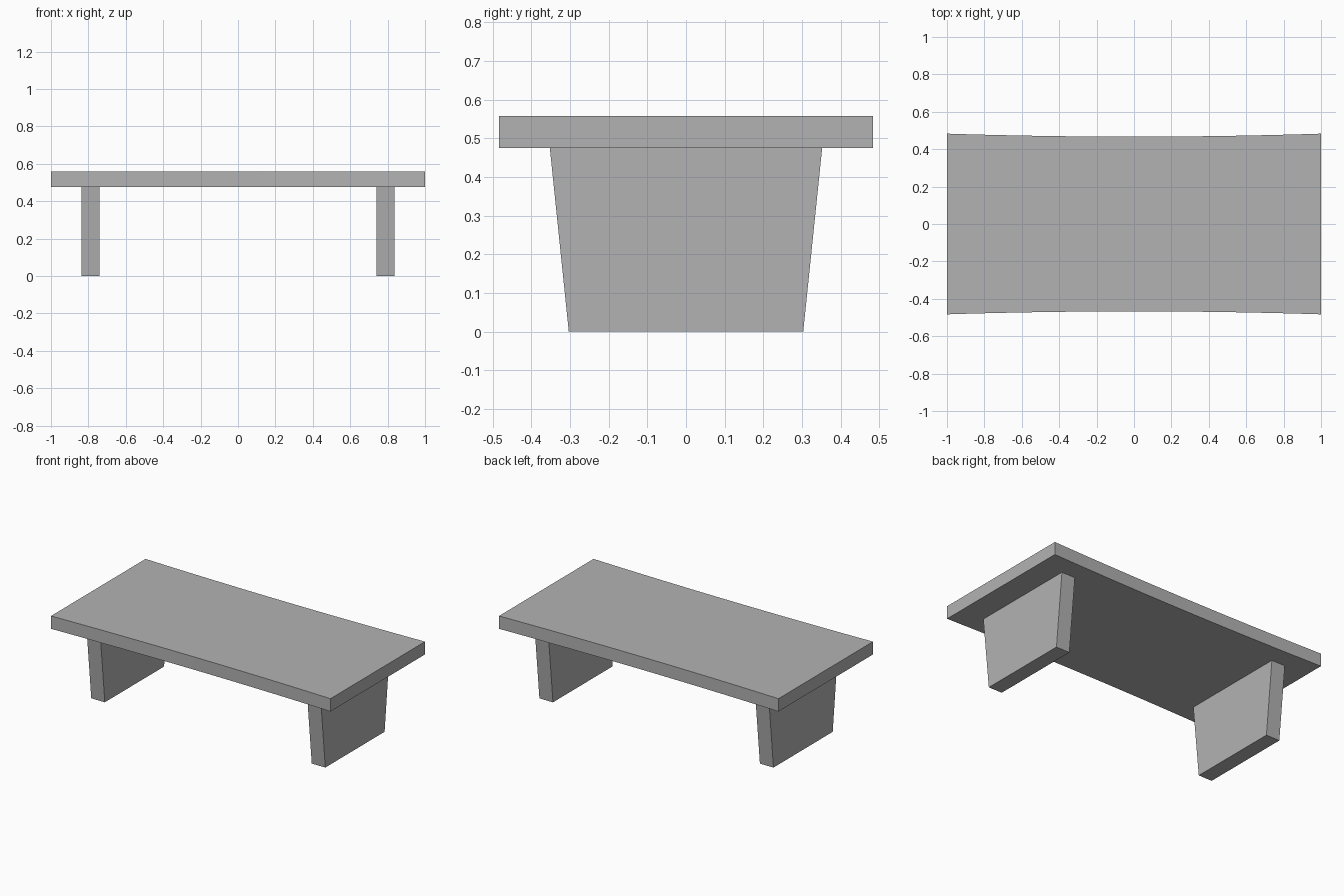
import bpy
import bmesh

cube = bpy.data.objects.get("Cube")
if cube:
    bpy.data.objects.remove(cube, do_unlink=True)

grey = bpy.data.materials.new("plain grey")
grey.use_nodes = True
colour = (0.45, 0.45, 0.45, 1)
grey.diffuse_color = colour
grey.node_tree.nodes["Principled BSDF"].inputs["Base Color"].default_value = colour


def extruded(name, outline, offset):
    """Extrude a closed outline along an offset into a solid, flat-shaded part."""
    bm = bmesh.new()
    face = bm.faces.new([bm.verts.new(p) for p in outline])
    result = bmesh.ops.extrude_face_region(bm, geom=[face], use_keep_orig=True)
    top = [v for v in result["geom"] if isinstance(v, bmesh.types.BMVert)]
    bmesh.ops.translate(bm, verts=top, vec=offset)
    bmesh.ops.recalc_face_normals(bm, faces=bm.faces)
    mesh = bpy.data.meshes.new(name)
    bm.to_mesh(mesh)
    bm.free()
    mesh.materials.append(grey)
    obj = bpy.data.objects.new(name, mesh)
    bpy.context.collection.objects.link(obj)
    return obj


LEG_HEIGHT = 0.475
TOP_THICKNESS = 0.083

# Table top: long edges bow gently inwards towards the middle
SEGMENTS = 16
xs = [-1 + 2 * i / SEGMENTS for i in range(SEGMENTS + 1)]
front_edge = [(x, -(0.467 + 0.016 * x * x), LEG_HEIGHT) for x in xs]
back_edge = [(x, -y, z) for x, y, z in reversed(front_edge)]
extruded("table_top", front_edge + back_edge, (0, 0, TOP_THICKNESS))

# Slab legs: narrower at the floor than under the top
for name, x in (("right_leg", -0.838), ("left_leg", 0.74)):
    profile = [(x, -0.303, 0), (x, 0.303, 0),
               (x, 0.352, LEG_HEIGHT), (x, -0.352, LEG_HEIGHT)]
    extruded(name, profile, (0.097, 0, 0))
